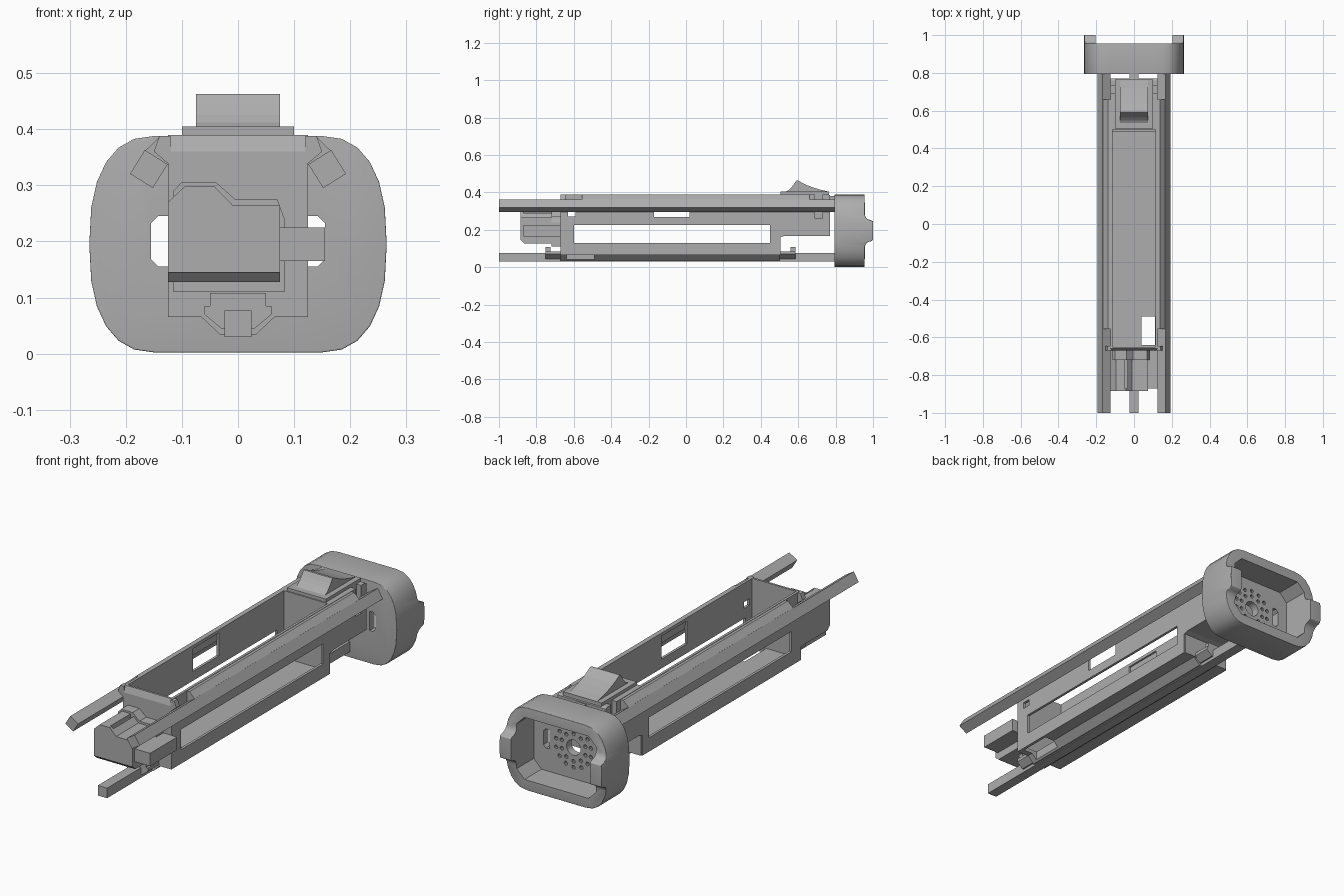
import bpy, bmesh, math
from mathutils import Matrix, Vector

if "Cube" in bpy.data.objects:
    bpy.data.objects.remove(bpy.data.objects["Cube"])

GREY = bpy.data.materials.new("matte_grey")
GREY.diffuse_color = (0.42, 0.42, 0.42, 1)
GREY.use_nodes = True
GREY.node_tree.nodes["Principled BSDF"].inputs["Base Color"].default_value = GREY.diffuse_color


def finish(name, bm):
    bmesh.ops.recalc_face_normals(bm, faces=bm.faces)
    me = bpy.data.meshes.new(name)
    bm.to_mesh(me)
    bm.free()
    me.materials.append(GREY)
    ob = bpy.data.objects.new(name, me)
    bpy.context.collection.objects.link(ob)
    return ob


def prism(name, pts, a, b, axis="y"):
    """Extrude a profile: (x,z) along y, or (y,z) along x."""
    bm = bmesh.new()
    to3 = (lambda p, t: (p[0], t, p[1])) if axis == "y" else (lambda p, t: (t, p[0], p[1]))
    lo = [bm.verts.new(to3(p, a)) for p in pts]
    hi = [bm.verts.new(to3(p, b)) for p in pts]
    bm.faces.new(lo)
    bm.faces.new(hi)
    n = len(pts)
    for i in range(n):
        bm.faces.new((lo[i], lo[(i + 1) % n], hi[(i + 1) % n], hi[i]))
    return finish(name, bm)


def box(name, x0, x1, y0, y1, z0, z1):
    return prism(name, [(x0, z0), (x1, z0), (x1, z1), (x0, z1)], y0, y1)


def disc(cx, cz, r, n):
    return [(cx + r * math.cos(2 * math.pi * i / n), cz + r * math.sin(2 * math.pi * i / n))
            for i in range(n)]


def apply_mods(ob):
    dg = bpy.context.evaluated_depsgraph_get()
    me = bpy.data.meshes.new_from_object(ob.evaluated_get(dg))
    ob.modifiers.clear()
    ob.data = me


def cut(ob, *cutters):
    for c in cutters:
        m = ob.modifiers.new("cut", "BOOLEAN")
        m.operation = "DIFFERENCE"
        m.solver = "EXACT"
        m.object = c
        apply_mods(ob)
        bpy.data.objects.remove(c)


def mirror_outline(half):
    """Complete a right-hand (x,z) outline, listed bottom to top."""
    return half + [(-x, z) for x, z in reversed(half)]


# Guide rails: two tilted upper ones and a lower one
for s, side in ((1, "right"), (-1, "left")):
    rot = Matrix.Rotation(math.radians(-32 * s), 2)
    sq = [rot @ Vector(p) for p in ((-.024, -.025), (.024, -.025), (.024, .025), (-.024, .025))]
    if s > 0:
        sq = [Matrix.Rotation(math.radians(64), 2) @ p for p in sq]
    else:
        sq = [Matrix.Rotation(math.radians(-64), 2) @ p for p in sq]
    prism("upper_rail_" + side, [(p.x + .159 * s, p.y + .329) for p in sq], -1, .8)
    # Sloped ledge over each rail
    prism("rail_ledge_" + side,
          [(.12 * s, .388), (.138 * s, .388), (.166 * s, .361), (.124 * s, .335)], -.555, .66)
box("lower_rail", -.024, .024, -1, .8, .03, .077)

# Side walls, with one long window, an upper window and small slots
for s, side in ((1, "right"), (-1, "left")):
    wall = prism("side_wall_" + side,
                 [(-.67, .065), (.5, .065), (.5, .16), (.53, .19), (.53, .39), (-.66, .39), (-.67, .36)],
                 .113 * s, .125 * s, "x")
    cut(wall,
        box("window_cutter", -.2, .2, -.6, .45, .13, .225),
        box("upper_cutter", -.2, .2, -.17, .02, .268, .375),
        box("slot_cutter", -.2, .2, -.63, -.59, .272, .302))

# Tray floor with the open corner
floor = box("tray_floor", -.12, .12, -.67, .5, .065, .082)
cut(floor, box("corner_cutter", .04, .112, -.64, -.49, 0, .2))

# Keel below the floor, reaching past both ends
keel = prism("keel", mirror_outline([(.032, .034), (.066, .066), (.066, .08)]), -.67, .5)
cut(keel, box("corner_cutter", .04, .112, -.64, -.49, 0, .2))
for y0, y1, lip, tag in ((-.75, -.67, -.75, "front"), (.5, .585, .56, "rear")):
    prism("keel_clip_" + tag, mirror_outline([(.03, .045), (.06, .07), (.06, .085)]), y0, y1)
    box("clip_lip_" + tag, -.05, .05, lip, lip + .025, .08, .108)

# End walls of the tray
prism("front_wall", [(-.67, .065), (-.65, .065), (-.65, .39), (-.66, .39), (-.67, .36)],
      -.125, .125, "x")
box("rear_wall", -.12, .12, .49, .505, .065, .2)
for s, side in ((1, "right"), (-1, "left")):
    prism("front_gusset_" + side, [(.12 * s, .388), (.14 * s, .388), (.15 * s, .36), (.12 * s, .335)],
          -.67, -.645)

# Rear housing with side pockets
housing = prism("rear_housing", [(.5, .16), (.53, .168), (.77, .168), (.77, .385), (.76, .39), (.5, .39)],
                -.125, .125, "x")
for s in (1, -1):
    cut(housing, box("pocket_cutter", min(.1 * s, .14 * s), max(.1 * s, .14 * s), .69, .73, .26, .5))
box("housing_spigot", -.024, .024, .77, .8, .3, .38)

# Sliding button on its plate
box("button_plate", -.1, .1, .505, .765, .385, .405)
arc = [(.535 + .055 * t, .405 + .058 * t ** 1.5) for t in (0, .25, .5, .75, 1)]
back = [(.60, .463), (.64, .441), (.68, .426), (.72, .414), (.76, .405)]
prism("button_ramp", arc + back, -.075, .075, "x")

# Front block: faceted face, wider backing and a side lug
block = prism("front_block",
              [(-.125, .145), (.075, .145), (.075, .265), (-.01, .265), (-.042, .298),
               (-.095, .298), (-.125, .27)], -.885, -.67)
cut(block, box("groove_cutter", -.05, -.034, -.87, -.675, .24, .4))
prism("block_chin", [(-.885, .148), (-.865, .128), (-.67, .128), (-.67, .148)], -.125, .075, "x")
prism("block_backing",
      [(-.115, .11), (.083, .11), (.083, .24), (.07, .275), (-.005, .275), (-.04, .306), (-.1, .306),
       (-.115, .29)], -.72, -.67)
box("side_lug", .07, .155, -.87, -.67, .165, .225)

# End cap outline, with rounded sides
half = [(.14, .002)]
for i in range(13):
    a = math.radians(-90 + 15 * i)
    c, sn = math.cos(a), math.sin(a)
    half.append((.148 + .117 * abs(c) ** .85, .195 + .193 * math.copysign(abs(sn) ** .8, sn)))
half[0] = (.1, half[1][1])
half.append((.1, half[-1][1]))
cap = prism("end_cap", mirror_outline(half), .793, 1.0)

# Trim the rear face so that only the side ears stand out
for s in (1, -1):
    zs = lambda d: .195 + s * d
    cut(cap, prism("ear_cutter", [(1.1, zs(.05)), (1.0, zs(.05)), (.99, zs(.056)), (.975, zs(.06)),
                                  (.963, zs(.068)), (.956, zs(.085)), (.955, zs(.3)), (1.1, zs(.3))],
                   -.4, .4, "x"))
bev = cap.modifiers.new("soft_edges", "BEVEL")
bev.width = .018
bev.segments = 4
bev.limit_method = "ANGLE"
bev.angle_limit = math.radians(50)
apply_mods(cap)

# Recess in the cap, then the vent pattern through its floor
cut(cap, prism("recess_cutter",
               mirror_outline([(.165, .05), (.205, .09), (.205, .3), (.165, .34)]), .83, 1.1))
cut(cap, prism("centre_cutter", disc(0, .195, .036, 24), .7, .9))
for s in (1, -1):
    cut(cap, prism("slot_cutter", [(s * x, z) for x, z in
                   ((.125, .155), (.142, .155), (.155, .168), (.155, .232), (.142, .245), (.125, .245))],
                   .7, .9))
for count, radius in ((10, .064), (14, .092)):
    for i in range(count):
        a = 2 * math.pi * (i + .5) / count
        cut(cap, prism("vent_cutter", disc(radius * math.cos(a), .195 + radius * math.sin(a), .009, 10),
                       .7, .9))

bpy.ops.object.select_all(action="DESELECT")
cap.select_set(True)
bpy.context.view_layer.objects.active = cap
bpy.ops.object.shade_smooth_by_angle(angle=math.radians(35))
